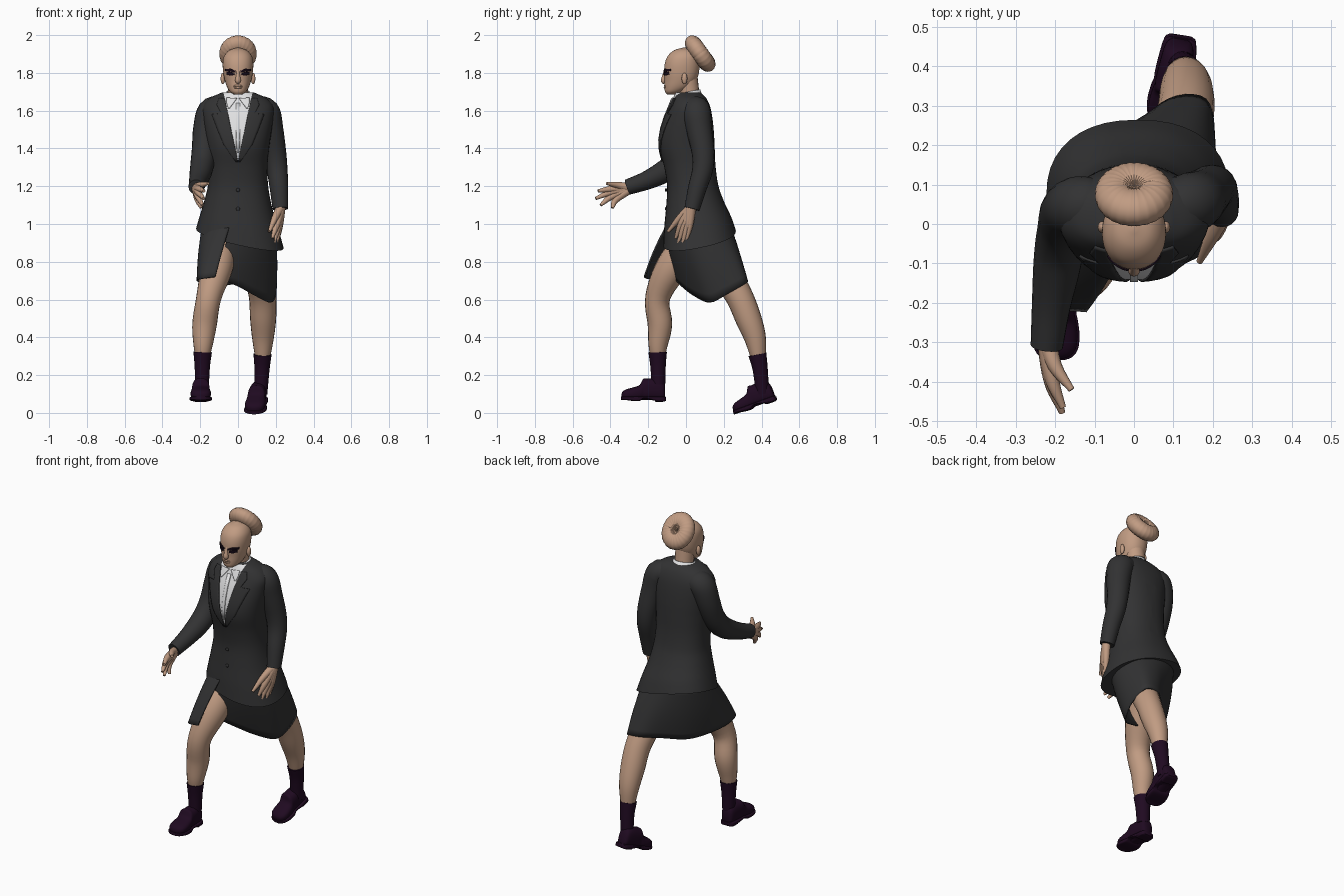
import bpy, bmesh, math
from mathutils import Vector, Matrix
from mathutils.bvhtree import BVHTree

if "Cube" in bpy.data.objects:
    bpy.data.objects.remove(bpy.data.objects["Cube"])


def material(name, rgb):
    m = bpy.data.materials.new(name)
    m.diffuse_color = (*rgb, 1)
    m.use_nodes = True
    m.node_tree.nodes["Principled BSDF"].inputs["Base Color"].default_value = m.diffuse_color
    return m


CLOTH = material("charcoal cloth", (0.032, 0.032, 0.033))
SKIN = material("tan skin", (0.53, 0.33, 0.225))
SHIRT = material("white shirt", (0.75, 0.75, 0.76))
SHOE = material("dark plum leather", (0.014, 0.003, 0.015))
INK = material("black makeup", (0.008, 0.003, 0.008))


def spline(pts, n):
    """Catmull-Rom through tuples of any length, n steps per span."""
    P = [Vector(p) for p in pts]
    P = [P[0] * 2 - P[1]] + P + [P[-1] * 2 - P[-2]]
    out = []
    for i in range(1, len(P) - 2):
        a, b, c, d = P[i - 1:i + 3]
        for k in range(n):
            t = k / n
            out.append(0.5 * (2 * b + (c - a) * t + (2 * a - 5 * b + 4 * c - d) * t * t
                              + (3 * b - a - 3 * c + d) * t ** 3))
    return out + [P[-2]]


def finish(bm, name, mats, solid=0, angle=50):
    bmesh.ops.recalc_face_normals(bm, faces=bm.faces)
    me = bpy.data.meshes.new(name)
    bm.to_mesh(me)
    bm.free()
    for m in mats:
        me.materials.append(m)
    me.shade_smooth()
    me.set_sharp_from_angle(angle=math.radians(angle))
    ob = bpy.data.objects.new(name, me)
    bpy.context.collection.objects.link(ob)
    if solid:
        mod = ob.modifiers.new("thickness", "SOLIDIFY")
        mod.thickness, mod.offset = solid, 0
    return ob


def loft(rings, closed=True, cap=True):
    bm = bmesh.new()
    R = [[bm.verts.new(p) for p in r] for r in rings]
    n = len(R[0])
    for a, b in zip(R, R[1:]):
        for i in range(n if closed else n - 1):
            j = (i + 1) % n
            bm.faces.new((a[i], a[j], b[j], b[i]))
    if cap:
        bm.faces.new(R[0])
        bm.faces.new(R[-1])
    return bm


def oval(u, v, n):
    """Superellipse of half sizes u, v sampled at 40 angles."""
    f = lambda q: math.copysign(abs(q) ** (2 / n), q)
    return [(u * f(math.cos(math.tau * i / 40)), v * f(math.sin(math.tau * i / 40))) for i in range(40)]


def body(profile, n, shift=lambda x, y, z: z):
    """Stack of ovals from (z, centre x, half width, front y, back y)."""
    rings = []
    for z, cx, rx, yf, yb in spline(profile, 5):
        cy = (yf + yb) / 2
        rings.append([(cx + x, cy + y, shift(x, cy + y, z)) for x, y in oval(max(rx, .003), (yb - yf) / 2, n)])
    return loft(rings)


def tube(name, pts, mat, seg=20, steps=5):
    """Round limb through (x, y, z, radius) points."""
    S = spline(pts, steps)
    rings = []
    for i, p in enumerate(S):
        d = (S[min(i + 1, len(S) - 1)] - S[max(i - 1, 0)]).xyz.normalized()
        u = d.cross(Vector((1, 0, 0))).normalized()
        w = d.cross(u)
        rings.append([p.xyz + p.w * (u * math.cos(math.tau * k / seg) + w * math.sin(math.tau * k / seg))
                      for k in range(seg)])
    return finish(loft(rings), name, [mat])


def patch(name, tree, rows, mat, lift=.003):
    """Thin plate laid on the front of a surface; rows are (xa, za, xb, zb)."""
    rings = []
    for i in range(len(rows) - 1):
        a, b = Vector(rows[i]), Vector(rows[i + 1])
        for k in range(5 if i == len(rows) - 2 else 4):
            r = a.lerp(b, k / 4)
            line = []
            for j in range(7):
                x, z = r[0] + (r[2] - r[0]) * j / 6, r[1] + (r[3] - r[1]) * j / 6
                hit = tree.ray_cast(Vector((x, -1, z)), Vector((0, 1, 0)))[0]
                hit = hit or tree.find_nearest(Vector((x, -.05, z)))[0]
                line.append(hit + Vector((0, -lift, 0)))
            rings.append(line)
    return finish(loft(rings, False, False), name, [mat], .006)


def ball(name, loc, size, mat):
    bm = bmesh.new()
    bmesh.ops.create_uvsphere(bm, u_segments=20, v_segments=12, radius=1,
                              matrix=Matrix.Translation(loc) @ Matrix.Diagonal((*size, 1)))
    return finish(bm, name, [mat])


# Jacket with slanted hem; the shirt V is cut in and coloured
def hem(x, y, z):
    return z + (.2 * y - .22 * x) * min(1, max(0, (1.2 - z) / .28))


jacket = body([(.91, .01, .232, -.12, .264), (1.0, .005, .208, -.115, .24), (1.1, 0, .18, -.105, .203),
               (1.2, 0, .16, -.1, .172), (1.3, 0, .156, -.115, .157), (1.4, 0, .165, -.14, .152),
               (1.48, 0, .176, -.137, .148), (1.56, 0, .187, -.115, .14), (1.62, 0, .188, -.09, .128),
               (1.665, 0, .152, -.07, .108), (1.695, 0, .088, -.055, .08)], 2.3, hem)
for s in (1, -1):
    bmesh.ops.bisect_plane(jacket, geom=jacket.verts[:] + jacket.edges[:] + jacket.faces[:],
                           plane_co=(0, 0, 1.33), plane_no=(s, 0, -.21))
for f in jacket.faces:
    c = f.calc_center_median()
    f.material_index = int(c.y < 0 and abs(c.x) < (c.z - 1.33) * .21)
chest = BVHTree.FromBMesh(jacket)
finish(jacket, "jacket", [CLOTH, SHIRT])
for s in (1, -1):
    patch("lapel", chest, [(s * a, z, s * b, z + d) for z, a, b, d in
          [(1.33, 0, .012, 0), (1.42, .019, .075, 0), (1.5, .036, .108, 0), (1.56, .048, .138, .02),
           (1.585, .053, .088, .0), (1.63, .063, .112, 0), (1.665, .07, .1, 0)]], CLOTH, .003)
    patch("shirt_collar_point", chest, [(s * .005, 1.665, s * .06, 1.668), (s * .02, 1.645, s * .06, 1.64),
                                        (s * .045, 1.612, s * .052, 1.612)], SHIRT, .005)
patch("shirt_placket", chest, [(-.009, 1.38, .009, 1.38), (-.011, 1.64, .011, 1.64)], SHIRT)
for z in (1.18, 1.08):
    ball("jacket_button", (0, -.106, z), (.01, .005, .01), CLOTH)

# Skirt: open sheet swept around the legs, starting and ending at the front slit
hem_line = spline([(-.1, -.06, .71), (0, -.02, .67), (.09, .045, .62), (.17, .13, .585), (.2, .22, .63),
                   (.18, .315, .685), (.09, .315, .695), (0, .24, .685), (-.11, .14, .67), (-.185, .02, .685),
                   (-.215, -.1, .70), (-.195, -.205, .71), (-.12, -.22, .72)], 5)
rows = []
for k in range(10):
    t = k / 9
    row = []
    for i, h in enumerate(hem_line):
        a = math.radians(256) + math.tau * i / (len(hem_line) - 1)
        top = Vector((.005 + .19 * math.cos(a), .065 + .168 * math.sin(a), 1.0))
        out = Vector((math.cos(a), math.sin(a), 0))
        row.append(top.lerp(h, t) + out * .009 * math.sin(math.pi * t))
    rows.append(row)
finish(loft(rows, False, False), "skirt", [CLOTH], .008)

# Sleeves
tube("forward_sleeve", [(-.09, .05, 1.608, .066), (-.14, .045, 1.592, .076), (-.168, .03, 1.5, .07),
                        (-.18, -.005, 1.4, .064), (-.188, -.055, 1.325, .063), (-.197, -.12, 1.275, .059),
                        (-.21, -.21, 1.23, .049), (-.221, -.31, 1.195, .041)], CLOTH)
tube("lowered_sleeve", [(.09, .05, 1.608, .066), (.145, .055, 1.592, .076), (.172, .07, 1.5, .068),
                        (.195, .09, 1.38, .06), (.207, .088, 1.29, .055), (.217, .06, 1.19, .049),
                        (.224, .032, 1.08, .041)], CLOTH)

# Hands: five fingers fanning out of each wrist, overlapping into a palm
hands = {
    "forward": ((-.222, -.29, 1.19), [((-.2, -.36, 1.205), (-.158, -.42, 1.215)),
                ((-.207, -.395, 1.185), (-.18, -.465, 1.175)), ((-.21, -.4, 1.167), (-.182, -.478, 1.135)),
                ((-.212, -.392, 1.147), (-.188, -.452, 1.1)), ((-.213, -.37, 1.13), (-.195, -.39, 1.085))]),
    "lowered": ((.227, .03, 1.09), [((.195, -.035, 1.03), (.166, -.095, .96)),
                ((.206, -.025, 1.0), (.18, -.055, .925)), ((.212, -.01, .99), (.19, -.04, .9)),
                ((.218, .005, .985), (.203, -.018, .897)), ((.221, .02, .995), (.212, .003, .918))])}
for side, (wrist, fingers) in hands.items():
    for knuckle, tip in fingers:
        tube(side + "_finger", [(*wrist, .025), (*knuckle, .018), (*tip, .008)], SKIN, 12, 6)

# Legs and socks
tube("front_leg", [(-.09, .05, .93, .09), (-.113, -.075, .77, .086), (-.155, -.15, .61, .066),
                   (-.177, -.138, .47, .065), (-.185, -.148, .36, .051), (-.188, -.15, .29, .036)], SKIN)
tube("front_sock", [(-.187, -.15, .322, .049), (-.189, -.148, .25, .041), (-.19, -.146, .15, .036)], SHOE)
tube("back_leg", [(.09, .12, .93, .09), (.107, .19, .77, .083), (.13, .28, .62, .073), (.133, .33, .5, .069),
                  (.132, .365, .4, .058), (.13, .382, .3, .041), (.125, .39, .25, .03)], SKIN)
tube("back_sock", [(.13, .378, .31, .048), (.127, .393, .23, .04), (.12, .405, .1, .035)], SHOE)

# Shoes: upper lofted from heel to toe over a wider welted sole and a heel block
upper = [(.08, .022, .012, .08), (.068, .036, .005, .108), (.03, .042, .005, .12), (-.015, .046, .005, .118),
         (-.036, .046, .005, .118), (-.055, .05, .005, .085), (-.09, .054, .005, .072), (-.125, .05, .008, .062),
         (-.145, .034, .012, .05), (-.152, .014, .016, .036)]
for name, loc, pitch, yaw in (("front_shoe", (-.197, -.19, .063), 0, 0),
                              ("back_shoe", (.107, .402, .041), 20, -9)):
    M = (Matrix.Translation(loc) @ Matrix.Rotation(math.radians(yaw), 4, "Z")
         @ Matrix.Rotation(math.radians(pitch), 4, "X"))
    sole = [(y * 1.02, w + .005, .012 if -.05 < y < .02 else 0 if y > -.1 else .005, .024) for y, w, b, t in upper]
    heel = [(.083, .03, 0, .02), (.07, .041, -.004, .02), (.025, .044, -.004, .02)]
    for part, prof, n in (("", upper, 2.6), ("_sole", sole, 5), ("_heel", heel, 6)):
        rings = [[M @ Vector((x, y, (b + t) / 2 + z)) for x, z in oval(w, (t - b) / 2, n)] for y, w, b, t in
                 spline(prof, 3)]
        finish(loft(rings), name + part, [SHOE])

# Neck and shirt collar band
tube("neck", [(0, .025, 1.62, .056), (0, .018, 1.69, .053), (0, .006, 1.77, .056)], SKIN)
finish(loft([[(x, .014 + y, z + .2 * y) for x, y in oval(r, r, 2)] for z, r in
             ((1.64, .075), (1.675, .066), (1.7, .058))], True, False), "shirt_collar", [SHIRT], .006)

# Head and face
head = body([(1.685, 0, .02, -.1, -.06), (1.7, 0, .042, -.111, -.02), (1.725, 0, .058, -.114, .025),
             (1.76, 0, .07, -.114, .054), (1.8, 0, .078, -.116, .068), (1.85, 0, .081, -.112, .072),
             (1.89, 0, .073, -.096, .066), (1.92, 0, .047, -.062, .042), (1.934, 0, .004, -.015, .0)], 2.15)
face = BVHTree.FromBMesh(head)
finish(head, "head", [SKIN])
tube("nose", [(0, -.106, 1.82, .008), (0, -.114, 1.79, .01), (0, -.118, 1.76, .015), (0, -.11, 1.75, .011)], SKIN)
for z, d in ((1.731, .007), (1.722, .008)):
    ball("lip", (0, -.11, z), (.024, d, .006), SKIN)
for s in (1, -1):
    patch("eyebrow", face, [(s * x, a, s * x, b) for x, a, b in
          ((.013, 1.801, 1.811), (.04, 1.808, 1.822), (.066, 1.81, 1.82))], INK, .002)
    patch("eye", face, [(s * x, a, s * x, b) for x, a, b in
          ((.019, 1.789, 1.796), (.036, 1.785, 1.805), (.058, 1.792, 1.808))], INK, .0015)
    ball("ear", (s * .08, -.008, 1.77), (.012, .015, .03), SKIN)

# Hair bun: softly ridged ring, almost closed in the middle, tilted up and back
bun = []
for i in range(72):
    a = math.tau * i / 72
    g = .0006 * (1 if i % 3 else -1.5)
    bun.append([Matrix.Translation((0, .075, 1.902)) @ Matrix.Rotation(math.radians(-54), 4, "X")
                @ Vector(((.05 + (.049 + g) * math.cos(b)) * math.cos(a),
                          (.056 + (.054 + g) * math.cos(b)) * math.sin(a), (.044 + g) * math.sin(b)))
                for b in (math.tau * k / 20 for k in range(20))])
finish(loft(bun + [bun[0]], True, False), "hair_bun", [SKIN])
